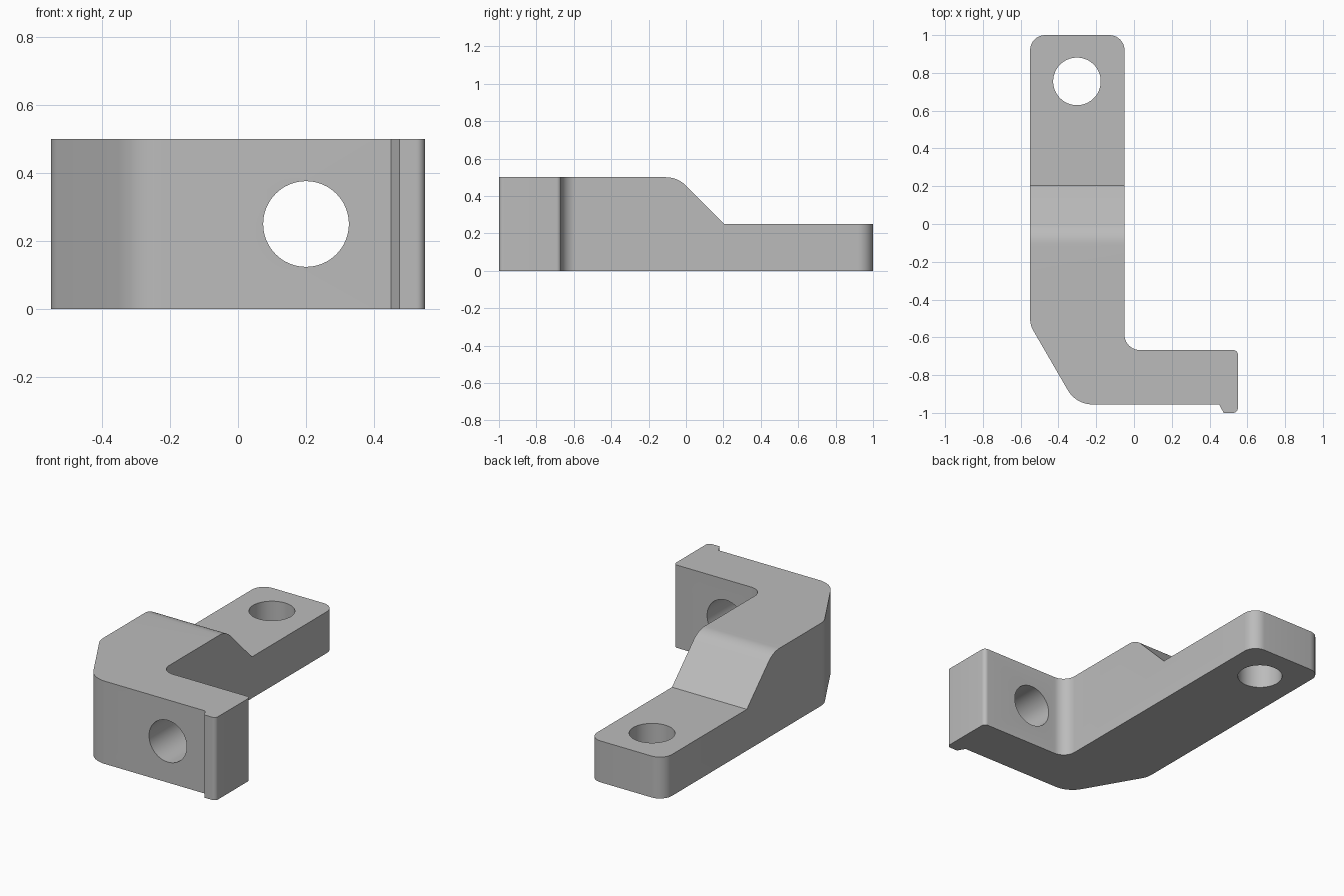
import bpy, bmesh, math
from mathutils import Vector, Matrix

cube = bpy.data.objects.get("Cube")
if cube:
    bpy.data.objects.remove(cube, do_unlink=True)

grey = bpy.data.materials.new("plain grey")
grey.use_nodes = True
colour = (0.5, 0.5, 0.5, 1)
grey.diffuse_color = colour
grey.node_tree.nodes["Principled BSDF"].inputs["Base Color"].default_value = colour


def rounded(corners, steps=10):
    """Outline from (x, y, radius) corners, each replaced by a tangent arc."""
    out = []
    for i, (x, y, r) in enumerate(corners):
        p = Vector((x, y))
        if r == 0:
            out.append(p)
            continue
        a = (Vector(corners[i - 1][:2]) - p).normalized()
        b = (Vector(corners[(i + 1) % len(corners)][:2]) - p).normalized()
        half = a.angle(b) / 2
        centre = p + (a + b).normalized() * r / math.sin(half)
        start = p + a * r / math.tan(half) - centre
        end = p + b * r / math.tan(half) - centre
        sweep = start.angle_signed(end)
        for k in range(steps + 1):
            out.append(centre + Matrix.Rotation(-sweep * k / steps, 2) @ start)
    return out


def prism(name, points, to_3d, direction):
    """Extrude a flat outline into a solid."""
    bm = bmesh.new()
    face = bm.faces.new([bm.verts.new(to_3d(p)) for p in points])
    ext = bmesh.ops.extrude_face_region(bm, geom=[face])["geom"]
    verts = [v for v in ext if isinstance(v, bmesh.types.BMVert)]
    bmesh.ops.translate(bm, verts=verts, vec=direction)
    bmesh.ops.recalc_face_normals(bm, faces=bm.faces)
    mesh = bpy.data.meshes.new(name)
    bm.to_mesh(mesh)
    bm.free()
    mesh.materials.append(grey)
    obj = bpy.data.objects.new(name, mesh)
    bpy.context.collection.objects.link(obj)
    return obj


def hole(name, location, rotation):
    bpy.ops.mesh.primitive_cylinder_add(vertices=64, radius=0.126, depth=0.8,
                                        location=location, rotation=rotation)
    obj = bpy.context.object
    obj.name = name
    obj.data.materials.append(grey)
    return obj


# Plan outline: long arm, chamfered elbow, short arm with a small lip
plan = [(-0.55, 1, 0.08), (-0.55, -0.535, 0.13), (-0.307, -0.955, 0.15),
        (0.45, -0.955, 0), (0.475, -1, 0), (0.55, -1, 0.025),
        (0.55, -0.667, 0.025), (-0.05, -0.667, 0.08), (-0.05, 1, 0.08)]
bracket = prism("bracket", rounded(plan), lambda p: (p.x, p.y, 0), (0, 0, 0.5))

# Removed block above the thin end, with a rounded ramp
step = [(-0.045, 0.5, 0.15), (0.205, 0.25, 0), (1.2, 0.25, 0), (1.2, 0.7, 0),
        (-0.3, 0.7, 0), (-0.3, 0.5, 0)]
step_cutter = prism("step_cutter", rounded(step), lambda p: (-0.8, p.x, p.y), (1, 0, 0))

# Mounting holes through the thin end and the short arm
cutters = [step_cutter,
           hole("thin_end_hole", (-0.302, 0.755, 0.2), (0, 0, 0)),
           hole("short_arm_hole", (0.2, -0.8, 0.25), (math.pi / 2, 0, 0))]

bpy.ops.object.select_all(action="DESELECT")
bracket.select_set(True)
bpy.context.view_layer.objects.active = bracket
for cutter in cutters:
    mod = bracket.modifiers.new(cutter.name, "BOOLEAN")
    mod.operation = "DIFFERENCE"
    mod.solver = "EXACT"
    mod.object = cutter
    bpy.ops.object.modifier_apply(modifier=mod.name)
    bpy.data.objects.remove(cutter, do_unlink=True)

bpy.ops.object.shade_smooth_by_angle(angle=math.radians(25))
